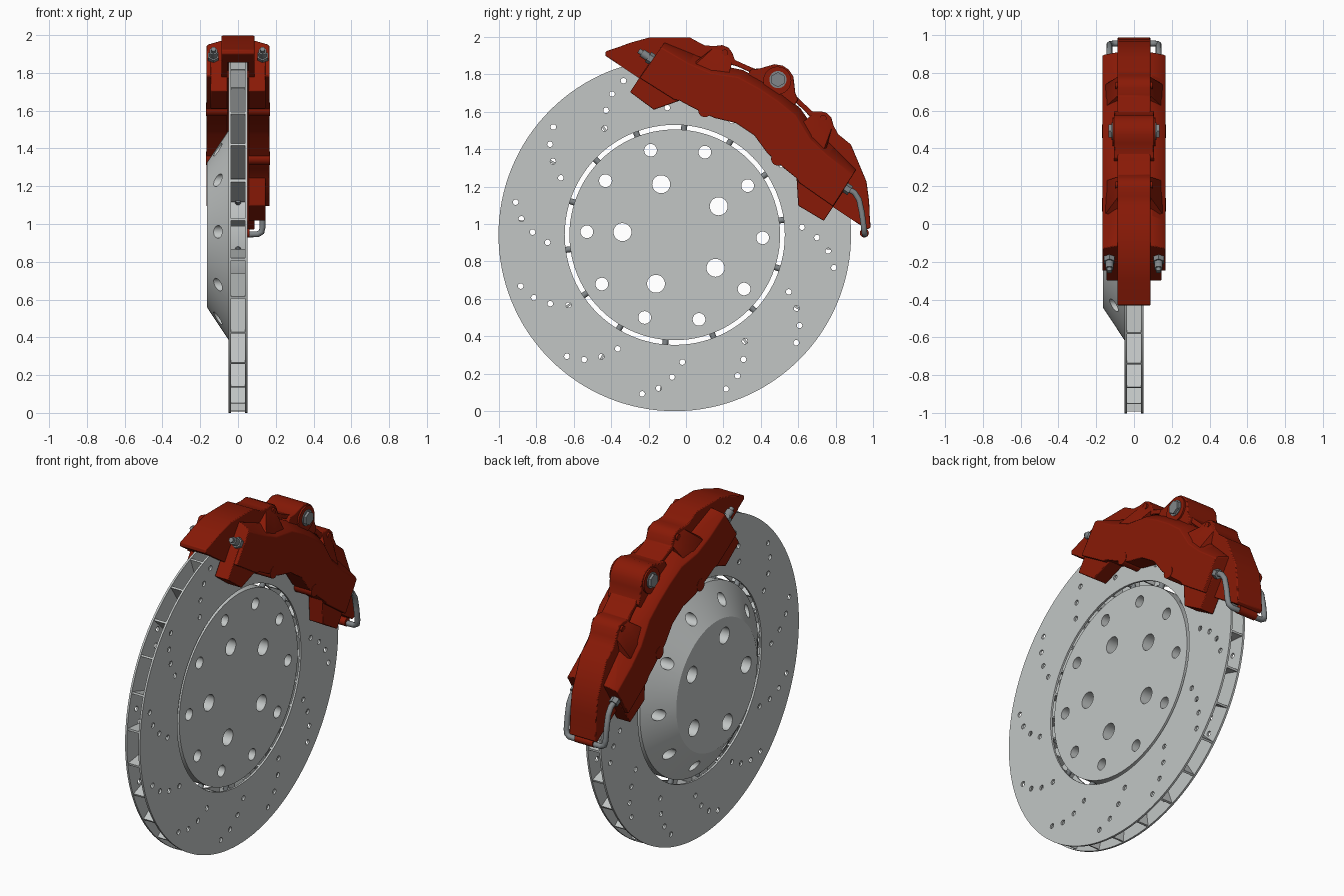
import bpy, bmesh, math
from mathutils import Matrix, Vector

if "Cube" in bpy.data.objects:
    bpy.data.objects.remove(bpy.data.objects["Cube"])

CY, CZ = -0.06, 0.942            # disc centre
AX = math.radians(56.4)          # direction of the caliper's symmetry axis
CA, SA = math.cos(AX), math.sin(AX)


def material(name, col):
    m = bpy.data.materials.new(name)
    m.diffuse_color = (*col, 1)
    m.use_nodes = True
    m.node_tree.nodes["Principled BSDF"].inputs["Base Color"].default_value = m.diffuse_color
    return m


GREY = material("disc_grey", (0.54, 0.565, 0.56))
RED = material("caliper_red", (0.25, 0.010, 0.002))
STEEL = material("dark_steel", (0.22, 0.24, 0.25))


def P(u, v, x):
    """Caliper frame (u tangential, v radial) to world."""
    return Vector((x, CY + CA * v - SA * u, CZ + SA * v + CA * u))


def polar(deg, r, x=0):
    a = math.radians(deg)
    return Vector((x, CY + r * math.cos(a), CZ + r * math.sin(a)))


def smooth(ob, angle=35):
    bpy.ops.object.select_all(action='DESELECT')
    ob.select_set(True)
    bpy.context.view_layer.objects.active = ob
    bpy.ops.object.shade_smooth_by_angle(angle=math.radians(angle))


def finish(name, bm, mat, shade=True):
    bmesh.ops.recalc_face_normals(bm, faces=bm.faces)
    me = bpy.data.meshes.new(name)
    bm.to_mesh(me)
    bm.free()
    me.materials.append(mat)
    ob = bpy.data.objects.new(name, me)
    bpy.context.collection.objects.link(ob)
    if shade:
        smooth(ob)
    return ob


def loft(name, sections, mat, bevel=0.0, shade=True):
    """Skin equal-length (u, v) outlines placed at several x positions."""
    bm = bmesh.new()
    rings = [[bm.verts.new(P(u, v, x)) for u, v in pts] for x, pts in sections]
    n = len(rings[0])
    for a, b in zip(rings, rings[1:]):
        for i in range(n):
            j = (i + 1) % n
            bm.faces.new((a[i], a[j], b[j], b[i]))
    bm.faces.new(rings[0])
    bm.faces.new(rings[-1])
    ob = finish(name, bm, mat, shade)
    if bevel:
        mod = ob.modifiers.new("bevel", 'BEVEL')
        mod.width, mod.segments, mod.limit_method = bevel, 2, 'ANGLE'
        mod.angle_limit = math.radians(35)
    return ob


def rods(name, items, mat, shade=True):
    """items: (start, end, radius, sides)"""
    bm = bmesh.new()
    for a, b, r, n in items:
        d = b - a
        m = Matrix.Translation((a + b) / 2) @ d.to_track_quat('Z', 'Y').to_matrix().to_4x4()
        bmesh.ops.create_cone(bm, cap_ends=True, segments=n, radius1=r, radius2=r,
                              depth=d.length, matrix=m)
    return finish(name, bm, mat, shade)


def sym(half):
    """Mirror half an outline across the caliper axis."""
    return half + [(-u, v) for u, v in reversed(half)]


def circle(r, n, c=(0, 0)):
    return [(c[0] + r * math.cos(2 * math.pi * i / n), c[1] + r * math.sin(2 * math.pi * i / n))
            for i in range(n)]


# --- friction plates: ring outline with drilled holes, filled and extruded
HOLES = [(168.4, .868), (174, .824), (178.9, .76), (183.4, .681)]
loops = [circle(.942, 128), circle(.588, 96)]
for k in range(12):
    for a, r in HOLES:
        t = math.radians(a + 30 * k)
        loops.append(circle(.015, 14, (r * math.cos(t), r * math.sin(t))))
for name, x in (("outer_plate", .044), ("inner_plate", -.044)):
    cu = bpy.data.curves.new(name, 'CURVE')
    cu.dimensions, cu.fill_mode, cu.extrude = '2D', 'BOTH', .006
    for pts in loops:
        s = cu.splines.new('POLY')
        s.points.add(len(pts) - 1)
        for p, (a, b) in zip(s.points, pts):
            p.co = (a, b, 0, 1)
        s.use_cyclic_u = True
    tmp = bpy.data.objects.new("tmp", cu)
    bpy.context.collection.objects.link(tmp)
    me = bpy.data.meshes.new_from_object(
        tmp.evaluated_get(bpy.context.evaluated_depsgraph_get()))
    bm = bmesh.new()
    bm.from_mesh(me)
    bpy.data.objects.remove(tmp)
    bmesh.ops.remove_doubles(bm, verts=bm.verts, dist=1e-5)
    bm.transform(Matrix(((0, 0, 1, x), (1, 0, 0, CY), (0, 1, 0, CZ), (0, 0, 0, 1))))
    finish(name, bm, GREY)

# --- cooling vanes between the plates
bm = bmesh.new()
for k in range(28):
    a = 85 + k * 360 / 28
    m = (Matrix.Translation(polar(a, .764)) @ Matrix.Rotation(math.radians(a), 4, 'X')
         @ Matrix.Diagonal((.078, .345, .012, 1)))
    bmesh.ops.create_cube(bm, size=1, matrix=m)
finish("cooling_vanes", bm, GREY, False)

# --- pins joining hub to ring
rods("drive_pins", [(polar(85 + k * 360 / 14, .55), polar(85 + k * 360 / 14, .61), .016, 12)
                    for k in range(14)], STEEL)

# --- conical hub with bolt holes
hub = loft("hub", [(x, circle(r, 96)) for x, r in ((.045, .563), (-.045, .563), (-.163, .385))],
           GREY, shade=False)
cuts = [(polar(177 + 72 * k, .28, -.3), polar(177 + 72 * k, .28, .3), .048, 32) for k in range(5)]
cuts += [(polar(-2 + 36 * k, .47, -.3), polar(-2 + 36 * k, .47, .3), .034, 24) for k in range(10)]
cutter = rods("hub_cutter", cuts, GREY, False)
cutter.hide_render = True
mod = hub.modifiers.new("holes", 'BOOLEAN')
mod.operation, mod.solver, mod.object = 'DIFFERENCE', 'EXACT', cutter
bpy.context.view_layer.objects.active = hub
bpy.ops.object.modifier_apply(modifier=mod.name)
bpy.data.objects.remove(cutter)
smooth(hub, 25)

# --- caliper bridge arching over the disc rim
arc = [(.96 * math.sin(math.radians(t)), .96 * math.cos(math.radians(t)))
       for t in (45, 37, 29, 21, 13, 5)]
top = [(.10, .985), (.153, .972), (.25, .956), (.285, .982), (.315, .992), (.35, .985), (.385, .955),
       (.43, .931), (.517, .923), (.696, .804), (.765, .725), (.811, .662),
       (.85, .612), (.84, .592), (.757, .592)]
loft("caliper_bridge", [(x, sym(top + arc)) for x in (-.087, .087)], RED, .005)

# --- central boss with its through bolt
boss = sym([(.02, 1.072), (.06, 1.055), (.09, 1.02), (.115, .99), (.15, .965), (.15, .9)])
loft("centre_boss", [(x, boss) for x in (-.105, .105)], RED, .005)

# --- side halves of the caliper, mirrored in x
upper = [(.06, .911), (.184, .90), (.32, .837), (.445, .815), (.615, .805)]
inner = [(.06, .945), (.184, .935), (.32, .88), (.445, .86), (.615, .825)]
lower = [(.62, .595), (.40, .60), (.375, .612), (.297, .619), (.171, .637), (.06, .678)]
for s, side in ((1, "right"), (-1, "left")):
    loft(side + "_caliper_body", [(s * .055, sym(inner + lower)), (s * .095, sym(inner + lower)),
                                  (s * .155, sym(upper + lower)), (s * .168, sym(
                                      [(u, v - .012) for u, v in upper] + lower))], RED, .004)
    for e, end in ((1, "upper"), (-1, "lower")):
        # foot block and the cheek closing the bridge end
        foot = [(e * u, v) for u, v in ((.622, .70), (.622, .503), (.463, .495), (.375, .612), (.40, .70))]
        loft(f"{side}_{end}_foot", [(s * .055, foot), (s * .145, foot)], RED, .004)
        cheek = [(e * u, v) for u, v in ((.58, .592), (.77, .592), (.70, .69), (.66, .75), (.58, .80))]
        loft(f"{side}_{end}_cheek", [(s * .055, cheek), (s * .087, cheek)], RED)
        # sloping gusset from bridge lug down to the side half
        rib_in = [(e * u, v) for u, v in ((.24, .86), (.26, .955), (.315, .985), (.38, .95), (.42, .83))]
        rib_out = [(e * u, v) for u, v in ((.22, .84), (.235, .875), (.315, .84), (.41, .825), (.43, .80))]
        loft(f"{side}_{end}_gusset", [(s * .08, rib_in), (s * .15, rib_out)], RED)
    # piston bosses on the lower edge
    rods(side + "_body_bosses", [(P(e * .234, .643, s * .055), P(e * .234, .643, s * .170), .036, 24)
                                 for e in (1, -1)], RED)
    # pad pins through the bridge lugs
    rods(side + "_pad_pins", [(P(e * .316, .958, s * .06), P(e * .316, .958, s * .098), .018, 16)
                              for e in (1, -1)], RED)
    # centre bolt on its round seat
    rods(side + "_bolt_seat", [(P(0, .99, s * .08), P(0, .99, s * .115), .075, 24)], RED)
    rods(side + "_centre_bolt", [(P(0, .996, s * .10), P(0, .996, s * .120), .046, 24),
                                 (P(0, .996, s * .11), P(0, .996, s * .134), .040, 6)], STEEL)
    # bleed screw at the upper end, pipe nut at the lower end
    rods(side + "_bleed_screw", [(P(.60, .713, s * .13), P(.645, .713, s * .13), .032, 6),
                                 (P(.64, .713, s * .13), P(.685, .713, s * .13), .022, 16),
                                 (P(.68, .713, s * .13), P(.705, .713, s * .13), .014, 16)], STEEL)
    rods(side + "_pipe_nut", [(P(-.60, .715, s * .13), P(-.65, .715, s * .13), .028, 6)], STEEL)

# --- crossover pipe running under the lower end
half = [(.13, .862, 1.19), (.13, .90, 1.168), (.13, .925, 1.13), (.13, .94, 1.06), (.13, .95, .985),
        (.125, .953, .958), (.105, .955, .946), (.06, .955, .945)]
cu = bpy.data.curves.new("crossover_pipe", 'CURVE')
cu.dimensions, cu.bevel_depth, cu.bevel_resolution, cu.use_fill_caps = '3D', .016, 3, True
pts = half + [(-x, y, z) for x, y, z in reversed(half)]
sp = cu.splines.new('POLY')
sp.points.add(len(pts) - 1)
for p, c in zip(sp.points, pts):
    p.co = (*c, 1)
sp.use_smooth = True
cu.materials.append(STEEL)
bpy.context.collection.objects.link(bpy.data.objects.new("crossover_pipe", cu))

# pipe clip under the bridge tip
rods("pipe_clip", [(Vector((-.06, .953, .952)), Vector((.06, .953, .952)), .024, 16)], RED)
